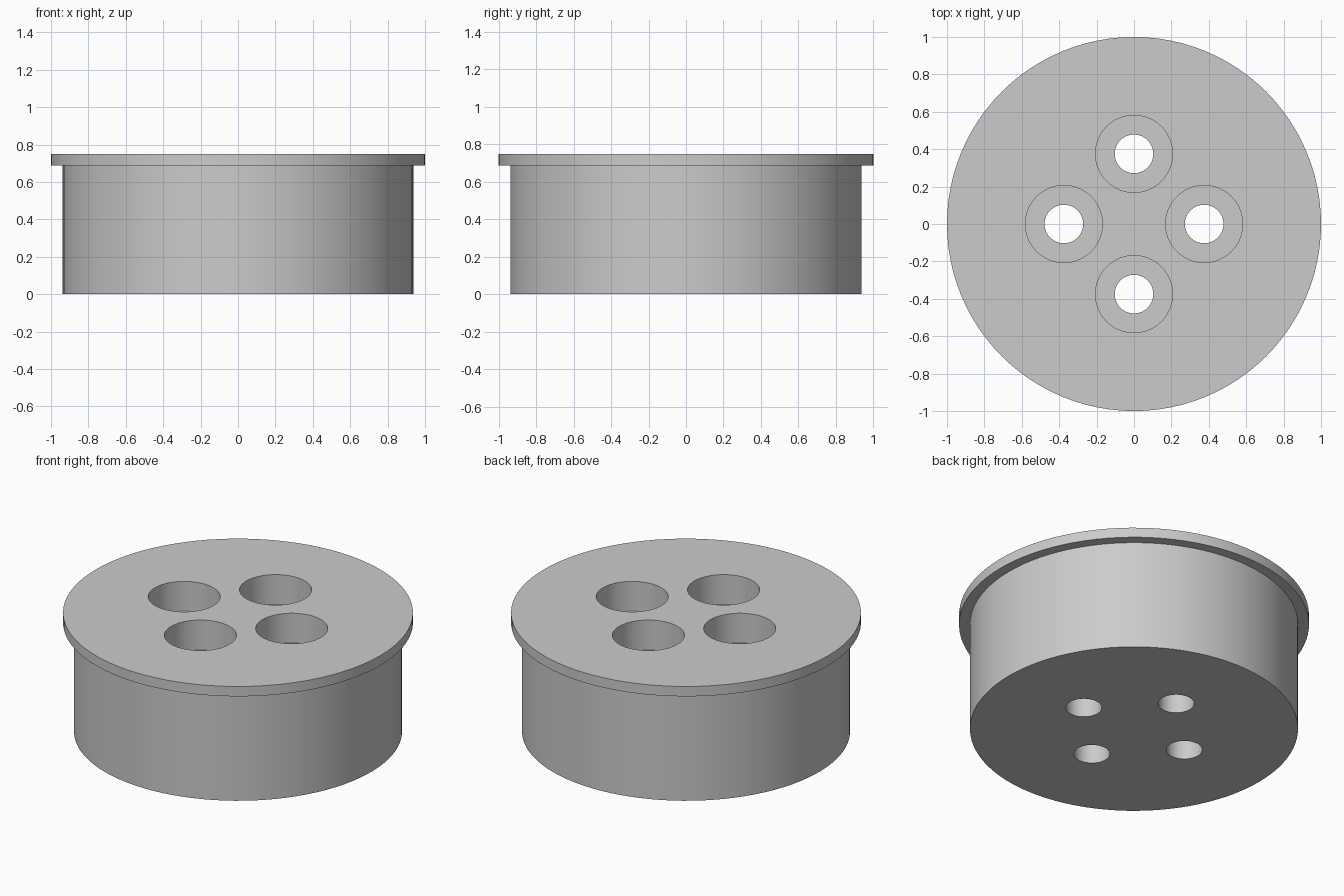
import bpy
import bmesh
import math
from mathutils import Matrix, Vector

default = bpy.data.objects.get("Cube")
if default:
    bpy.data.objects.remove(default, do_unlink=True)

# Measurements
HEIGHT = 0.75
FLANGE_R, FLANGE_T, BODY_R = 1.0, 0.0625, 0.9375
HOLE_R, BORE_R, BORE_DEPTH = 0.103, 0.206, 0.1875
HOLE_OFFSET = 0.375

grey = bpy.data.materials.new("plain grey")
grey.use_nodes = True
grey.diffuse_color = (0.6, 0.6, 0.6, 1)
grey.node_tree.nodes["Principled BSDF"].inputs["Base Color"].default_value = (0.6, 0.6, 0.6, 1)


def add_lathe(bm, profile, segments, centre=(0, 0)):
    """Closed solid of revolution from (radius, z) points listed bottom to top."""
    rings = []
    for r, z in profile:
        rings.append([bm.verts.new((centre[0] + r * math.cos(a), centre[1] + r * math.sin(a), z))
                      for a in (2 * math.pi * i / segments for i in range(segments))])
    for low, high in zip(rings, rings[1:]):
        for i in range(segments):
            j = (i + 1) % segments
            bm.faces.new((low[i], low[j], high[j], high[i]))
    bm.faces.new(rings[0][::-1])
    bm.faces.new(rings[-1])


def make_object(name, bm):
    mesh = bpy.data.meshes.new(name)
    bm.to_mesh(mesh)
    bm.free()
    mesh.materials.append(grey)
    obj = bpy.data.objects.new(name, mesh)
    bpy.context.collection.objects.link(obj)
    return obj


# Plug body with its top flange
bm = bmesh.new()
under = HEIGHT - FLANGE_T
add_lathe(bm, [(BODY_R, 0), (BODY_R, under), (FLANGE_R, under), (FLANGE_R, HEIGHT)], 96)
plug = make_object("flanged_plug", bm)

# Four stepped holes, as one cutter
bm = bmesh.new()
floor = HEIGHT - BORE_DEPTH
for k in range(4):
    centre = Matrix.Rotation(k * math.pi / 2, 3, "Z") @ Vector((HOLE_OFFSET, 0, 0))
    add_lathe(bm, [(HOLE_R, -0.1), (HOLE_R, floor), (BORE_R, floor), (BORE_R, HEIGHT + 0.1)],
              64, centre.xy)
cutter = make_object("hole_cutter", bm)
cutter.hide_render = True

# Cut the holes and remove the cutter
cut = plug.modifiers.new("holes", "BOOLEAN")
cut.operation = "DIFFERENCE"
cut.solver = "EXACT"
cut.object = cutter
bpy.ops.object.select_all(action="DESELECT")
plug.select_set(True)
bpy.context.view_layer.objects.active = plug
bpy.ops.object.modifier_apply(modifier=cut.name)
bpy.data.objects.remove(cutter, do_unlink=True)

# Smooth round walls, crisp rims
bpy.ops.object.shade_smooth_by_angle(angle=math.radians(30))
